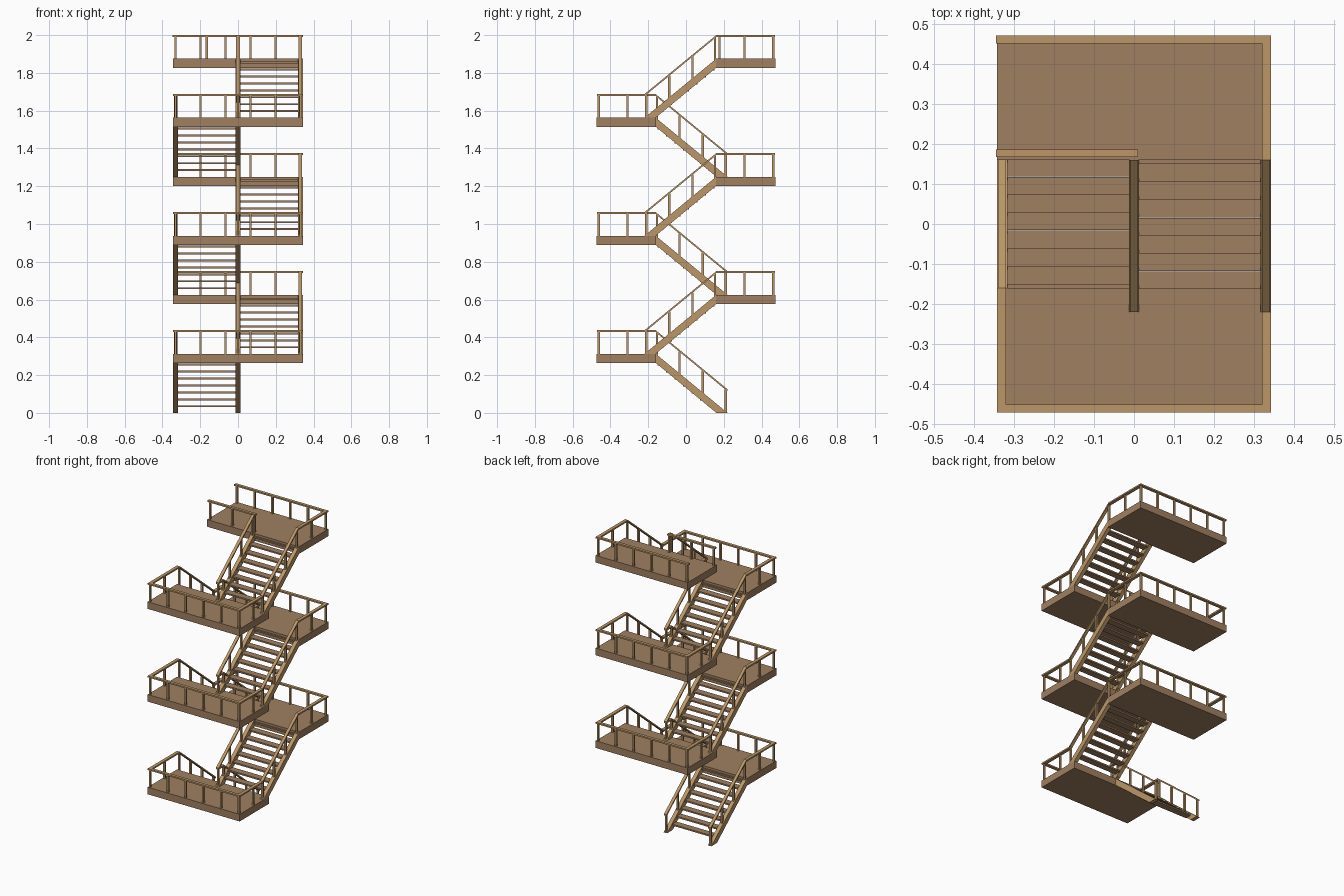
import bpy, bmesh

if "Cube" in bpy.data.objects:
    bpy.data.objects.remove(bpy.data.objects["Cube"])

RISE, SLAB, RAIL = 0.3125, 0.048, 0.125      # storey height, slab depth, rail height
Y_TOP, Y_LOW = -0.16, 0.22                   # upper and lower end of a flight
X, Y = 0.343, 0.4725                         # half extents of the plan
SLOPE = RISE / (Y_LOW - Y_TOP)


def material(name, color):
    m = bpy.data.materials.new(name)
    m.diffuse_color = (*color, 1)
    m.use_nodes = True
    m.node_tree.nodes["Principled BSDF"].inputs["Base Color"].default_value = m.diffuse_color
    return m


BROWN = material("brown_wood", (0.35, 0.215, 0.12))
TAN = material("tan_wood", (0.50, 0.31, 0.14))


def build(name, prisms, s, z, mat):
    """One object from (yz profile, x0, x1) prisms; s = -1 turns it half round."""
    bm = bmesh.new()
    for profile, x0, x1 in prisms:
        a = [bm.verts.new((s * x0, s * y, z + h)) for y, h in profile]
        b = [bm.verts.new((s * x1, s * y, z + h)) for y, h in profile]
        bm.faces.new(a)
        bm.faces.new(b[::-1])
        for i in range(len(a)):
            j = (i + 1) % len(a)
            bm.faces.new((a[j], a[i], b[i], b[j]))
    bmesh.ops.recalc_face_normals(bm, faces=bm.faces)
    me = bpy.data.meshes.new(name)
    bm.to_mesh(me)
    bm.free()
    me.materials.append(mat)
    bpy.context.collection.objects.link(bpy.data.objects.new(name, me))


def box(x0, x1, y0, y1, z0, z1):
    return ([(y0, z0), (y1, z0), (y1, z1), (y0, z1)], x0, x1)


def post(x, y, base=0.0):
    r = 0.006
    return box(x - r, x + r, y - r, y + r, base, base + RAIL - 0.005)


def line(y):
    """Height of the stringer's top edge at y."""
    return (Y_LOW - y) * SLOPE


def flight(n, s, z):
    stringers, rails, posts = [], [], []
    for x in (-0.330, 0.0):
        stringers.append(([(Y_LOW, 0), (0.161, 0), (Y_TOP, RISE - SLAB),
                           (Y_TOP, RISE)], x - 0.013, x + 0.013))
        lo, hi = line(Y_LOW) + RAIL, RISE + RAIL
        rails.append(([(Y_LOW, lo - 0.011), (Y_LOW, lo), (Y_TOP, hi),
                       (Y_TOP, hi - 0.011)], x - 0.01, x + 0.01))
        for y in (0.21, 0.088, -0.035, -0.154):
            posts.append(post(x, y, line(y) - 0.004))
    treads = [box(-0.318, -0.012, 0.1185 - 0.0447 * k, 0.163 - 0.0447 * k,
                  0.030 + 0.0367 * k, 0.040 + 0.0367 * k) for k in range(8)]
    build(f"flight_{n}_stringers", stringers, s, z, TAN)
    build(f"flight_{n}_handrails", rails, s, z, TAN)
    build(f"flight_{n}_posts", posts, s, z, TAN)
    build(f"flight_{n}_treads", treads, s, z, BROWN)


def landing(n, s, z, last):
    build(f"landing_{n}_slab", [box(-X, X, -Y, Y_TOP, -SLAB, 0)], s, z, BROWN)
    h0, h1 = RAIL - 0.01, RAIL
    ye, xe = -0.462, 0.331
    # outer long rail and the side that joins the arriving flight
    rails = [box(-X, X + (0.003 if last else 0), -0.472, -0.452, h0, h1),
             box(-X, -0.321, -0.452, Y_TOP, h0, h1)]
    posts = [post(-xe + i * 2 * xe / 5, ye) for i in range(6)]
    posts.append(post(-xe, -0.31))
    if last:
        # inner guard rail, with the far end left open as the exit
        rails.append(box(-0.010, X + 0.003, -0.187, -0.168, h0, h1))
        posts += [post(x, -0.177) for x in (0, 0.165, xe)]
    else:
        # side that joins the departing flight, and the centre turn
        rails += [box(0.321, X, -0.452, -Y_LOW, h0, h1),
                  box(-0.010, 0.010, -Y_LOW, Y_TOP, h0, h1)]
        posts += [post(xe, -0.31)]
    build(f"landing_{n}_handrails", rails, s, z, TAN)
    build(f"landing_{n}_posts", posts, s, z, TAN)


# six flights, each turned half round from the one below
for i in range(6):
    s = 1 if i % 2 == 0 else -1
    flight(i + 1, s, i * RISE)
    landing(i + 1, s, (i + 1) * RISE, i == 5)
